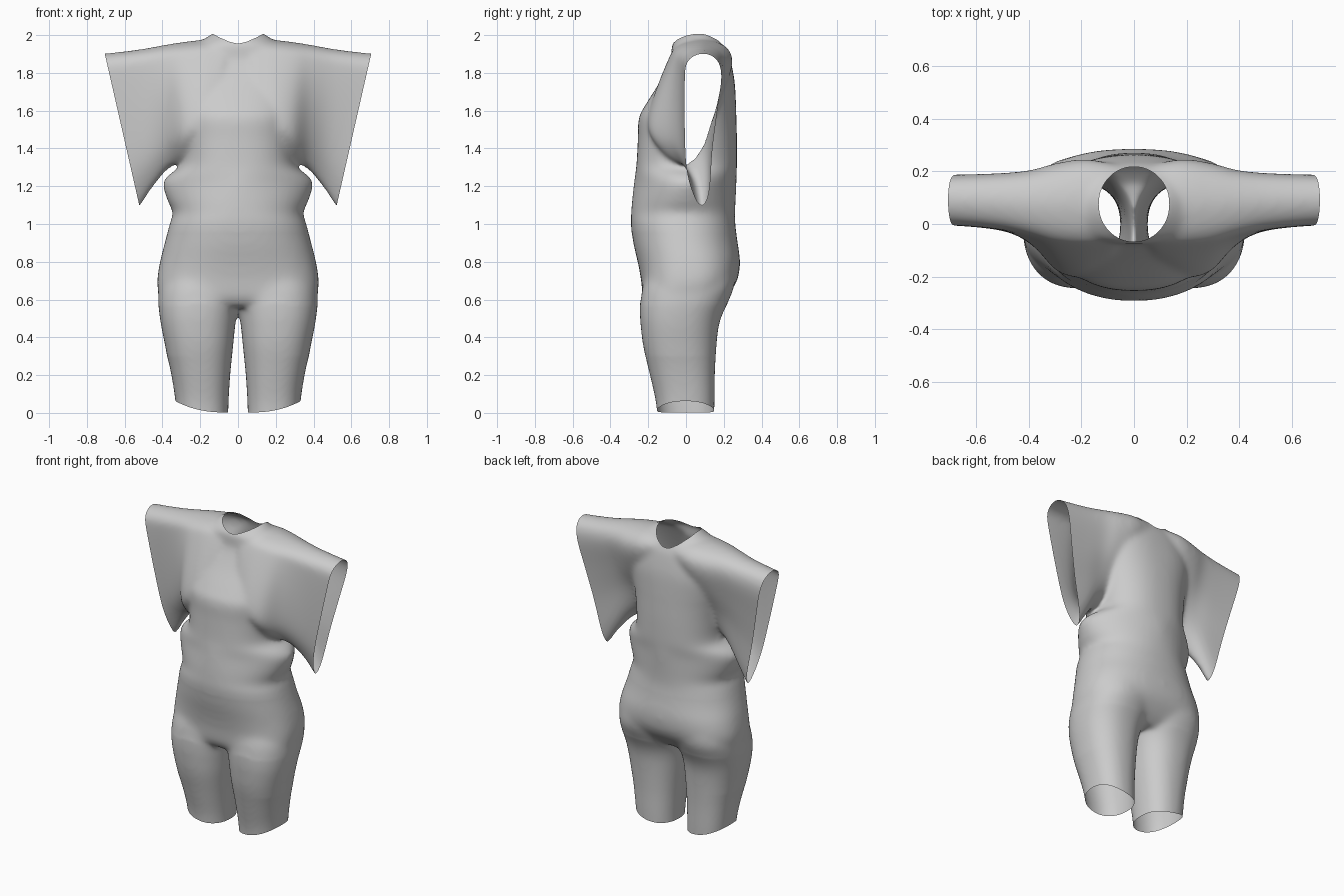
import bpy, bmesh, math
from mathutils import Vector

if "Cube" in bpy.data.objects:
    bpy.data.objects.remove(bpy.data.objects["Cube"])

SIDES = 48


def spline(rows, steps=5):
    """Catmull-Rom interpolation through rows of section parameters."""
    out = []
    for i in range(len(rows) - 1):
        a, b = rows[i], rows[i + 1]
        p = rows[max(i - 1, 0)]
        n = rows[min(i + 2, len(rows) - 1)]
        for s in range(steps):
            t = s / steps
            out.append([0.5 * (2 * B + (C - A) * t + (2 * A - 5 * B + 4 * C - D) * t ** 2
                        + (3 * B - A - 3 * C + D) * t ** 3) for A, B, C, D in zip(p, a, b, n)])
    return out + [list(rows[-1])]


def loft(bm, rings):
    """Skin a list of rings into a closed solid."""
    vs = [[bm.verts.new(p) for p in r] for r in rings]
    n = len(vs[0])
    for a, b in zip(vs, vs[1:]):
        for i in range(n):
            bm.faces.new((a[i], a[(i + 1) % n], b[(i + 1) % n], b[i]))
    bm.faces.new(vs[0])
    bm.faces.new(vs[-1])


def oval(z, x0, x1, y0, y1, power):
    """Horizontal superellipse filling the given x and y range."""
    pts = []
    for i in range(SIDES):
        a = math.tau * i / SIDES
        c, s = math.cos(a), math.sin(a)
        u = math.copysign(abs(c) ** (2 / power), c)
        v = math.copysign(abs(s) ** (2 / power), s)
        pts.append(((x0 + x1) / 2 + u * (x1 - x0) / 2, (y0 + y1) / 2 + v * (y1 - y0) / 2, z))
    return pts


bm = bmesh.new()

# Torso: z, half width, front y, back y, squareness
torso = [(0.56, .37, -.19, .15, 2.5), (0.61, .415, -.228, .21, 2.7), (0.70, .427, -.237, .272, 2.6),
         (0.80, .413, -.256, .288, 2.4), (0.90, .388, -.28, .274, 2.25), (1.00, .362, -.292, .261, 2.2),
         (1.06, .346, -.29, .26, 2.1), (1.13, .376, -.285, .263, 1.9), (1.21, .398, -.276, .267, 1.75),
         (1.255, .372, -.27, .268, 1.9), (1.32, .30, -.262, .27, 2.3), (1.45, .30, -.255, .27, 2.3),
         (1.56, .315, -.25, .267, 2.3), (1.63, .325, -.215, .265, 2.3), (1.75, .325, -.14, .258, 2.4),
         (1.85, .30, -.088, .24, 2.4), (1.90, .27, -.077, .226, 2.3), (1.95, .22, -.074, .20, 2.2),
         (2.00, .15, -.03, .165, 2), (2.03, .10, .02, .13, 2)]
loft(bm, [oval(z, -w, w, f, b, p) for z, w, f, b, p in spline(torso)])

# Legs: z, inner x, outer x, front y, back y
leg = [(-.08, .052, .325, -.148, .148), (.05, .05, .337, -.16, .151), (.20, .041, .358, -.192, .153),
       (.35, .026, .385, -.226, .161), (.45, .016, .405, -.239, .172), (.52, .006, .416, -.244, .192),
       (.60, -.01, .423, -.242, .230), (.68, .0, .412, -.225, .258), (.78, .05, .36, -.17, .24),
       (.86, .1, .3, -.12, .17)]
for side in (-1, 1):
    loft(bm, [[(side * x, y, z) for x, y, z in oval(r[0], *r[1:], 2.3)] for r in spline(leg)])

# Draped sleeves: normalised (depth, height) outline of the opening
outline = [(.5, 1), (.78, .98), (.95, .93), (1, .83), (.87, .6), (.75, .37), (.68, .12),
           (.55, .02), (.42, .01), (.25, .08), (.06, .24), (.0, .5), (.0, .86), (.06, .94), (.22, .98)]
closed = spline(outline[-1:] + outline + outline[:2], 4)[4:-5]
# top x, top z, bottom x, bottom z, front y, back y, forward lean, back fullness
sleeve = [(.05, 1.972, .15, 1.45, -.05, .21, .2, .03), (.18, 1.975, .21, 1.38, -.05, .218, .24, .05),
          (.30, 1.962, .29, 1.33, -.045, .205, .21, .045), (.40, 1.946, .37, 1.285, -.033, .193, .09, .02),
          (.52, 1.925, .45, 1.19, -.018, .19, .02, .005), (.70, 1.904, .523, 1.08, -.006, .187, 0, 0),
          (.80, 1.899, .61, .99, -.006, .187, 0, 0)]
for side in (-1, 1):
    loft(bm, [[(side * (xb + (xt - xb) * v),
                y0 + (y1 - y0) * u - lean * (1 - v) * (1 - u) + full * u * 4 * v * (1 - v),
                zb + (zt - zb) * v) for u, v in closed]
              for xt, zt, xb, zb, y0, y1, lean, full in spline(sleeve)])

bmesh.ops.recalc_face_normals(bm, faces=bm.faces)
mesh = bpy.data.meshes.new("romper")
bm.to_mesh(mesh)
bm.free()
romper = bpy.data.objects.new("romper", mesh)
bpy.context.collection.objects.link(romper)

# Fuse the parts into one cloth skin and soften the joins
fuse = romper.modifiers.new("fuse", 'REMESH')
fuse.mode = 'VOXEL'
fuse.voxel_size = 0.0115
soft = romper.modifiers.new("soften", 'SMOOTH')
soft.factor, soft.iterations = 0.5, 24
fused = bpy.data.meshes.new_from_object(romper.evaluated_get(bpy.context.evaluated_depsgraph_get()))
romper.modifiers.clear()
romper.data = fused
bm = bmesh.new()
bm.from_mesh(fused)

# Extra softening where the legs flow into the hips
hips = [v for v in bm.verts if .58 < v.co.z < .95]
for _ in range(40):
    bmesh.ops.smooth_vert(bm, verts=hips, factor=.5, use_axis_x=False, use_axis_y=True, use_axis_z=False)


def cut(point, normal, low, high):
    """Trim away everything beyond a plane, only between two heights."""
    faces = [f for f in bm.faces if low < f.calc_center_median().z < high]
    edges = {e for f in faces for e in f.edges}
    verts = {v for f in faces for v in f.verts}
    bmesh.ops.bisect_plane(bm, geom=list(verts) + list(edges) + faces, plane_co=point,
                           plane_no=normal, clear_outer=True)


# Sleeve openings
for side in (-1, 1):
    cut((side * .705, 0, 1.9), (side * .79, 0, -.18), 1.0, 3)

# Leg openings with hems rising towards the outside
cut((0, 0, .002), (0, 0, -1), -1, .3)
for v in bm.verts:
    if v.co.z < .3:
        t = max(0, (abs(v.co.x) - .05) / .285)
        v.co.z += .063 * t ** 2.5 * (1 - v.co.z / .3)

# Neck opening: oval hole seen from above, with a clean rim
NY, RX, RY = .075, .135, .143
inside = lambda c: c.z > 1.75 and (c.x / RX) ** 2 + ((c.y - NY) / RY) ** 2 < 1
bmesh.ops.delete(bm, geom=[f for f in bm.faces if inside(f.calc_center_median())], context='FACES')
rim = [v for v in bm.verts if v.is_boundary and v.co.z > 1.75 and abs(v.co.x) < .25]
for v in rim:
    a = math.atan2((v.co.y - NY) / RY, v.co.x / RX)
    v.co.x, v.co.y = RX * math.cos(a), NY + RY * math.sin(a)
for _ in range(6):
    new = {}
    for v in rim:
        nb = [e.other_vert(v).co for e in v.link_edges if e.is_boundary]
        new[v] = v.co * .5 + sum(nb, Vector()) / len(nb) * .5
    for v, co in new.items():
        v.co = co

for f in bm.faces:
    f.smooth = True
bm.to_mesh(fused)
bm.free()
